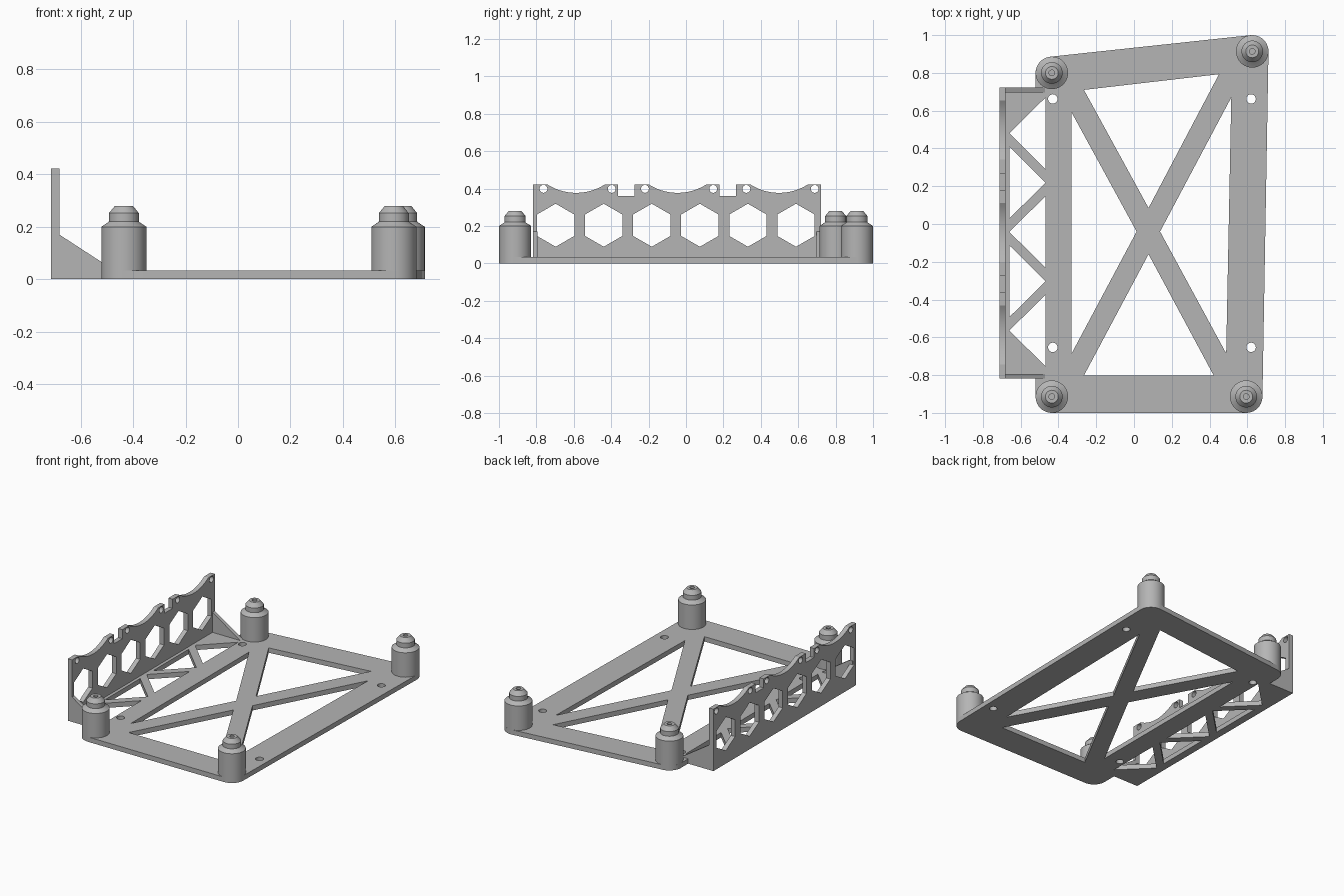
import bpy, bmesh, math

cube = bpy.data.objects.get("Cube")
if cube:
    bpy.data.objects.remove(cube, do_unlink=True)

grey = bpy.data.materials.new("plain grey")
grey.use_nodes = True
tone = (0.46, 0.46, 0.46, 1)
grey.diffuse_color = tone
grey.node_tree.nodes["Principled BSDF"].inputs["Base Color"].default_value = tone


def finish(name, bm, loc, rot=(0, 0, 0)):
    """Turn a bmesh into a shaded, coloured object."""
    bmesh.ops.remove_doubles(bm, verts=bm.verts, dist=1e-5)
    bmesh.ops.recalc_face_normals(bm, faces=bm.faces)
    mesh = bpy.data.meshes.new(name)
    bm.to_mesh(mesh)
    bm.free()
    mesh.materials.clear()
    mesh.materials.append(grey)
    obj = bpy.data.objects.new(name, mesh)
    obj.location, obj.rotation_euler = loc, rot
    bpy.context.collection.objects.link(obj)
    bpy.ops.object.select_all(action="DESELECT")
    obj.select_set(True)
    bpy.context.view_layer.objects.active = obj
    bpy.ops.object.shade_smooth_by_angle(angle=math.radians(30))
    return obj


def arc(center, radius, start, end, steps=10):
    angles = [math.radians(start + (end - start) * i / steps) for i in range(steps + 1)]
    return [(center[0] + radius * math.cos(a), center[1] + radius * math.sin(a)) for a in angles]


def ring(center, radius, sides, start=0):
    return arc(center, radius, start, start + 360, sides)[:-1]


def plate(name, loops, thickness, loc, rot=(0, 0, 0)):
    """Extruded flat outline; every loop after the first is a hole."""
    curve = bpy.data.curves.new(name + "_outline", "CURVE")
    curve.dimensions, curve.fill_mode = "2D", "BOTH"
    curve.extrude = thickness / 2
    for loop in loops:
        spline = curve.splines.new("POLY")
        spline.points.add(len(loop) - 1)
        for point, (u, v) in zip(spline.points, loop):
            point.co = (u, v, 0, 1)
        spline.use_cyclic_u = True
    temp = bpy.data.objects.new(name + "_outline", curve)
    bpy.context.collection.objects.link(temp)
    graph = bpy.context.evaluated_depsgraph_get()
    mesh = bpy.data.meshes.new_from_object(temp.evaluated_get(graph))
    bm = bmesh.new()
    bm.from_mesh(mesh)
    for face in bm.faces:
        face.material_index = 0
    bpy.data.objects.remove(temp, do_unlink=True)
    bpy.data.meshes.remove(mesh)
    return finish(name, bm, loc, rot)


# Shared dimensions
R = 0.086
FLOOR = 0.033
WALL_X, WALL_T = -0.713, 0.032
Y0, Y1 = -0.818, 0.722
front_left, front_right = (-0.435, -0.914), (0.594, -0.914)
back_right, back_left = (0.626, 0.914), (-0.435, 0.8)

# Base frame: rounded corners, side shelf, cross-braced windows
outline = (arc(front_left, R, 180, 270) + arc(front_right, R, 270, 359)
           + arc(back_right, R, -1, 96.5) + arc(back_left, R, 96.5, 180)
           + [(-0.521, Y1), (WALL_X, Y1), (WALL_X, Y0), (-0.521, Y0)])
windows = [
    [(-0.265, 0.71), (0.45, 0.793), (0.077, 0.085)],
    [(-0.33, 0.59), (0.014, -0.04), (-0.33, -0.685)],
    [(0.515, 0.67), (0.138, -0.04), (0.488, -0.685)],
    [(-0.265, -0.802), (0.422, -0.802), (0.077, -0.16)],
]
# Alternating triangular truss openings in the shelf
for i in range(5):
    mid = 0.48 - 0.261 * i
    base_x, tip_x = (-0.468, -0.66) if i % 2 == 0 else (-0.66, -0.468)
    windows.append([(base_x, mid + 0.19), (tip_x, mid), (base_x, mid - 0.19)])
# Screw holes
for x in (-0.43, 0.62):
    for y in (-0.653, 0.662):
        windows.append(ring((x, y), 0.025, 20))
plate("base_frame", [outline] + windows, FLOOR, (0, 0, FLOOR / 2))

# Upright wall: three scalloped units separated by notches
TOP, NOTCH, DIP = 0.423, 0.361, 0.046
UNIT, PERIOD = 0.455, 0.5425
top_edge, wall_holes = [], []
for i in range(3):
    s = Y0 + PERIOD * i
    e = s + UNIT
    a, b = s + 0.075, e - 0.069
    half = (b - a) / 2
    radius = (half ** 2 + DIP ** 2) / (2 * DIP)
    sweep = math.degrees(math.asin(half / radius))
    scallop = arc(((a + b) / 2, TOP - DIP + radius), radius, 270 - sweep, 270 + sweep, 16)
    unit = [(s, TOP)] + scallop + [(e, TOP)]
    if i > 0:
        unit.insert(0, (s, NOTCH))
    if i < 2:
        unit.append((e, NOTCH))
    top_edge += unit
    for y in (s + 0.056, e - 0.034):
        wall_holes.append(ring((y, 0.398), 0.021, 20))
for i in range(6):
    wall_holes.append(ring((-0.697 + 0.257 * i, 0.204), 0.115, 6, 90))
wall_outline = [(Y1, 0)] + [(Y0, 0)] + top_edge
quarter = math.pi / 2
plate("honeycomb_wall", [wall_outline] + wall_holes, WALL_T,
      (WALL_X + WALL_T / 2, 0, 0), (quarter, 0, quarter))

# Triangular gussets at both ends of the wall
gusset = [(WALL_X + 0.01, 0.01), (-0.47, 0.01), (-0.47, FLOOR),
          (WALL_X + WALL_T, 0.17), (WALL_X + 0.01, 0.17)]
for name, y in (("front_gusset", Y0 + 0.0125), ("back_gusset", Y1 - 0.0125)):
    plate(name, [gusset], 0.025, (0, y, 0), (quarter, 0, 0))

# Corner posts: stepped, chamfered, with a small blind hole on top
profile = [(0, 0), (R, 0), (R, 0.2), (0.06, 0.217), (0.057, 0.22), (0.057, 0.252),
           (0.034, 0.28), (0.015, 0.28), (0.015, 0.22), (0, 0.22)]
posts = {"front_left_post": front_right, "front_right_post": front_left,
         "back_left_post": back_right, "back_right_post": back_left}
for name, (x, y) in posts.items():
    bm = bmesh.new()
    verts = [bm.verts.new((r, 0, z)) for r, z in profile]
    edges = [bm.edges.new(pair) for pair in zip(verts, verts[1:])]
    bmesh.ops.spin(bm, geom=verts + edges, cent=(0, 0, 0), axis=(0, 0, 1),
                   angle=math.tau, steps=40)
    finish(name, bm, (x, y, 0))
